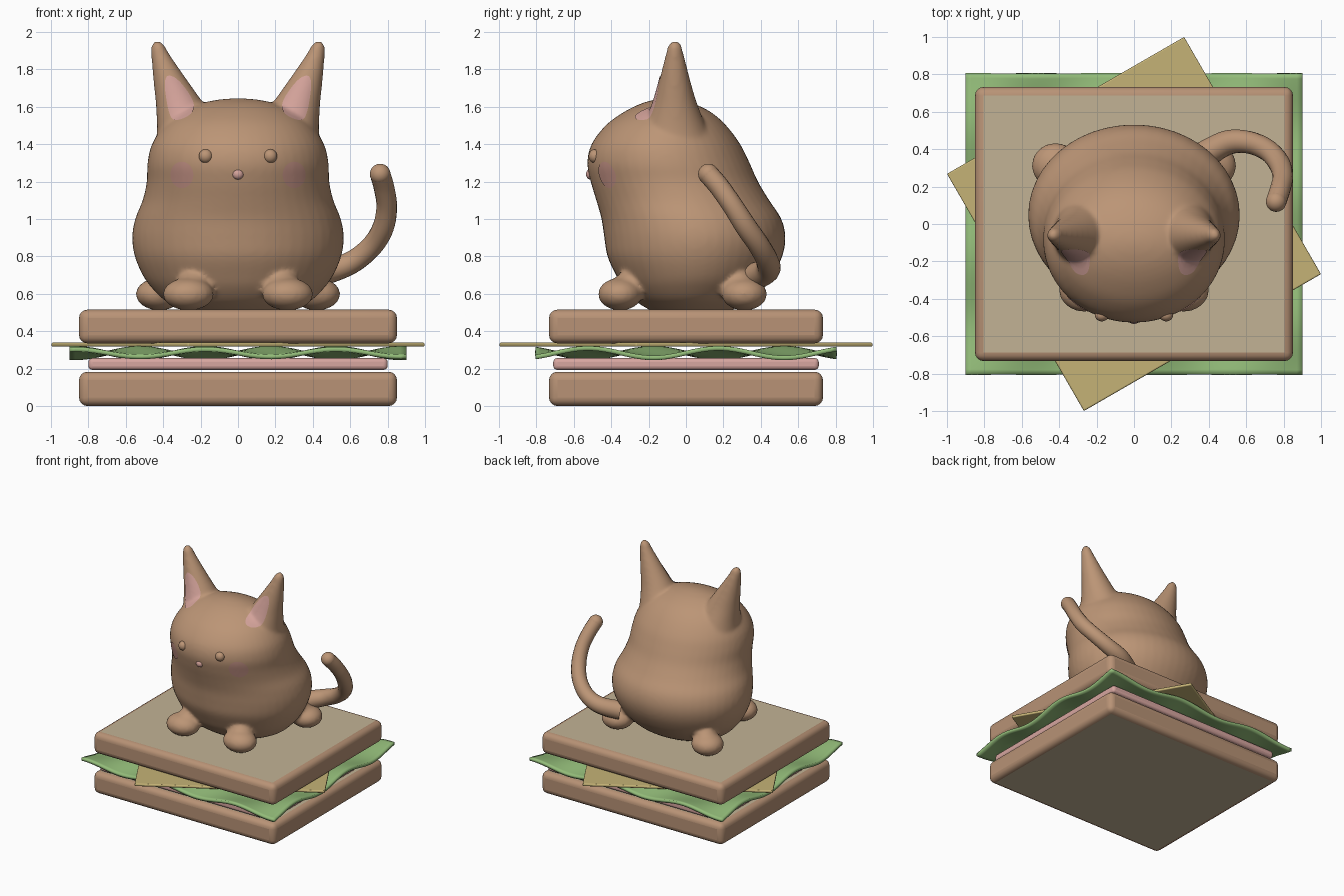
import bpy, bmesh, math
from mathutils import Vector, Matrix
from mathutils.bvhtree import BVHTree

if "Cube" in bpy.data.objects:
    bpy.data.objects.remove(bpy.data.objects["Cube"])


def mat(name, rgb):
    m = bpy.data.materials.new(name)
    m.diffuse_color = (*rgb, 1)
    m.use_nodes = True
    m.node_tree.nodes["Principled BSDF"].inputs["Base Color"].default_value = m.diffuse_color
    return m


FUR = mat("brown_fur", (0.50, 0.30, 0.18))
CRUST = mat("crust_brown", (0.48, 0.29, 0.18))
CRUMB = mat("crumb_tan", (0.54, 0.45, 0.30))
HAM = mat("ham_pink", (0.68, 0.38, 0.35))
LEAF = mat("leaf_green", (0.29, 0.50, 0.19))
CHEESE = mat("cheese_yellow", (0.56, 0.45, 0.18))
EAR_PINK = mat("ear_pink", (0.65, 0.36, 0.32))
BLUSH = mat("blush_pink", (0.52, 0.27, 0.22))


def make(name, bm, *mats, smooth=True):
    me = bpy.data.meshes.new(name)
    if smooth:
        for f in bm.faces:
            f.smooth = True
    bm.to_mesh(me)
    bm.free()
    ob = bpy.data.objects.new(name, me)
    bpy.context.collection.objects.link(ob)
    for m in mats:
        me.materials.append(m)
    return ob


def slab(name, sx, sy, z0, z1, bevel, mats, turn=0):
    """Box with rounded edges; the second material goes on the big flat faces."""
    bm = bmesh.new()
    bmesh.ops.create_cube(bm, size=1)
    bmesh.ops.scale(bm, vec=(sx, sy, z1 - z0), verts=bm.verts)
    bmesh.ops.bevel(bm, geom=bm.edges[:], offset=bevel, segments=4, profile=0.5,
                    affect='EDGES')
    bmesh.ops.rotate(bm, matrix=Matrix.Rotation(turn, 3, 'Z'), verts=bm.verts)
    bmesh.ops.translate(bm, vec=(0, 0, (z0 + z1) / 2), verts=bm.verts)
    bm.normal_update()
    for f in bm.faces:
        big = f.calc_area() > 0.3
        flat = big or (len(f.verts) == 4 and max(abs(c) for c in f.normal) > 0.9999)
        f.smooth = not flat
        if big and abs(f.normal.z) > 0.9 and len(mats) > 1:
            f.material_index = 1
    return make(name, bm, *mats, smooth=False)


def loft(bm, rings, seg=48):
    """Closed skin through level elliptical rings (cx, cy, z, rx, ry)."""
    loops = [[bm.verts.new((cx + rx * math.cos(a), cy + ry * math.sin(a), z))
              for a in (2 * math.pi * i / seg for i in range(seg))]
             for cx, cy, z, rx, ry in rings]
    for a, b in zip(loops, loops[1:]):
        for i in range(seg):
            j = (i + 1) % seg
            bm.faces.new((a[i], a[j], b[j], b[i]))
    bm.faces.new(loops[0][::-1])
    bm.faces.new(loops[-1])


def smooth_rings(rings, n=4):
    """Catmull-Rom resampling of the ring parameters."""
    p = [Vector(r) for r in rings]
    p = [p[0]] + p + [p[-1]]
    out = []
    for a, b, c, d in zip(p, p[1:], p[2:], p[3:]):
        for k in range(n):
            t = k / n
            out.append(0.5 * (2 * b + (c - a) * t + (2 * a - 5 * b + 4 * c - d) * t * t
                              + (3 * b - a - 3 * c + d) * t ** 3))
    return out + [p[-1]]


def ball(bm, loc, size):
    bmesh.ops.create_uvsphere(bm, u_segments=32, v_segments=20, radius=1,
                              matrix=Matrix.Translation(loc) @ Matrix.Diagonal((*size, 1)))


# Sandwich layers
slab("bottom_bread", 1.70, 1.465, 0.0, 0.183, 0.045, (CRUST, CRUMB))
slab("ham", 1.60, 1.42, 0.193, 0.256, 0.022, (HAM,))
slab("cheese", 1.464, 1.464, 0.317, 0.339, 0.008, (CHEESE,), math.radians(30))
slab("top_bread", 1.70, 1.465, 0.335, 0.515, 0.045, (CRUST, CRUMB))

# Wavy lettuce leaf
bm = bmesh.new()
bmesh.ops.create_grid(bm, x_segments=60, y_segments=60, size=1)
for v in bm.verts:
    x, y = v.co.x * 0.9, v.co.y * 0.805
    v.co = (x, y, 0.283 + 0.026 * math.sin(9 * x) * math.sin(9 * y))
leaf = make("lettuce", bm, LEAF)
mod = leaf.modifiers.new("thickness", 'SOLIDIFY')
mod.thickness, mod.offset = 0.024, 0

# Cat: body and head from (z, half width, front y, back y)
profile = [(0.50, 0.26, -0.17, 0.22), (0.56, 0.385, -0.27, 0.33), (0.63, 0.46, -0.335, 0.41),
           (0.70, 0.51, -0.375, 0.465), (0.80, 0.552, -0.42, 0.515), (0.90, 0.566, -0.437, 0.532),
           (1.00, 0.55, -0.452, 0.51), (1.10, 0.51, -0.48, 0.445), (1.20, 0.488, -0.51, 0.385),
           (1.30, 0.484, -0.528, 0.34), (1.40, 0.46, -0.505, 0.29), (1.50, 0.395, -0.43, 0.215),
           (1.57, 0.31, -0.335, 0.135), (1.615, 0.21, -0.245, 0.045), (1.637, 0.11, -0.17, -0.03),
           (1.645, 0.02, -0.115, -0.085)]
bm = bmesh.new()
loft(bm, smooth_rings([(0, (f + b) / 2, z, w, (b - f) / 2) for z, w, f, b in profile]))

# Ears flaring into the head, and paws, on both sides
ear = [(0.24, 1.36, 0.20, 0.23), (0.265, 1.48, 0.168, 0.175), (0.305, 1.60, 0.133, 0.125),
       (0.345, 1.70, 0.103, 0.094), (0.385, 1.80, 0.073, 0.068), (0.415, 1.88, 0.049, 0.048),
       (0.427, 1.925, 0.036, 0.036), (0.43, 1.945, 0.022, 0.022), (0.43, 1.952, 0.006, 0.006)]
for s in (-1, 1):
    loft(bm, smooth_rings([(s * cx, -0.06, z, rx, ry) for cx, z, rx, ry in ear]))
    ball(bm, (s * 0.265, -0.352, 0.598), (0.137, 0.118, 0.087))
    ball(bm, (s * 0.24, -0.30, 0.65), (0.09, 0.09, 0.07))
    ball(bm, (s * 0.42, 0.312, 0.598), (0.127, 0.122, 0.087))
    ball(bm, (s * 0.39, 0.29, 0.65), (0.085, 0.085, 0.07))
cat = make("cat_body", bm, FUR)

# Fuse the pieces into one soft skin
rem = cat.modifiers.new("fuse", 'REMESH')
rem.mode, rem.voxel_size, rem.use_smooth_shade = 'VOXEL', 0.014, True
soft = cat.modifiers.new("soften", 'SMOOTH')
soft.factor, soft.iterations = 0.5, 8
deps = bpy.context.evaluated_depsgraph_get()
skin = BVHTree.FromObject(cat, deps)


def on_skin(x, z, lift=0.0):
    hit, nor, _, _ = skin.ray_cast(Vector((x, -2, z)), Vector((0, 1, 0)))
    return hit + nor * lift if hit else Vector((x, -0.1, z))


def patch(name, outline, material, rings=8):
    """Thin coloured sheet laid on the front of the skin inside an outline."""
    n = len(outline)
    cx, cz = (sum(p[k] for p in outline) / n for k in (0, 1))
    bm = bmesh.new()
    mid = bm.verts.new(on_skin(cx, cz, 0.004))
    prev = None
    for r in range(1, rings + 1):
        t = r / rings
        cur = [bm.verts.new(on_skin(cx + (x - cx) * t, cz + (z - cz) * t, 0.004))
               for x, z in outline]
        for i in range(n):
            j = (i + 1) % n
            bm.faces.new((prev[i], prev[j], cur[j], cur[i]) if prev else (mid, cur[j], cur[i]))
        prev = cur
    bm.normal_update()
    for f in bm.faces:
        if f.normal.y > 0:
            f.normal_flip()
    make(name, bm, material)


def rounded(pts, times=3):
    for _ in range(times):
        pts = [(a[0] * (1 - t) + b[0] * t, a[1] * (1 - t) + b[1] * t)
               for a, b in zip(pts, pts[1:] + pts[:1]) for t in (0.25, 0.75)]
    return pts


# Face details
inner = [(0.40, 1.77), (0.33, 1.76), (0.235, 1.63), (0.235, 1.56), (0.335, 1.515), (0.37, 1.56)]
for s, side in ((-1, "left"), (1, "right")):
    patch(side + "_inner_ear", rounded([(s * x, z) for x, z in inner]), EAR_PINK)
    patch(side + "_cheek", [(s * 0.298 + 0.061 * math.cos(a), 1.236 + 0.07 * math.sin(a))
                            for a in (math.tau * i / 36 for i in range(36))], BLUSH)
    bm = bmesh.new()
    ball(bm, on_skin(s * 0.175, 1.337, -0.008), (0.037, 0.034, 0.037))
    make(side + "_eye", bm, FUR)
bm = bmesh.new()
ball(bm, on_skin(0, 1.237, -0.008), (0.03, 0.024, 0.028))
make("nose", bm, EAR_PINK)

# Tail: a swept round tube with a rounded tip
path = [(0.36, 0.36, 0.69, 1.35), (0.50, 0.435, 0.725, 1.2), (0.62, 0.435, 0.775, 1.1),
        (0.72, 0.39, 0.86, 1.05), (0.778, 0.32, 0.96, 1.05), (0.795, 0.25, 1.07, 1),
        (0.78, 0.18, 1.17, 1), (0.76, 0.12, 1.24, 1)]
cu = bpy.data.curves.new("tail", 'CURVE')
cu.dimensions, cu.bevel_depth, cu.bevel_resolution = '3D', 0.055, 6
sp = cu.splines.new('POLY')
pts = smooth_rings(path, 6)
sp.points.add(len(pts) - 1)
for p, q in zip(sp.points, pts):
    p.co, p.radius = (*q[:3], 1), q[3]
sp.use_smooth = True
cu.materials.append(FUR)
bpy.context.collection.objects.link(bpy.data.objects.new("tail", cu))
bm = bmesh.new()
ball(bm, path[-1][:3], (0.055, 0.055, 0.055))
make("tail_tip", bm, FUR)
